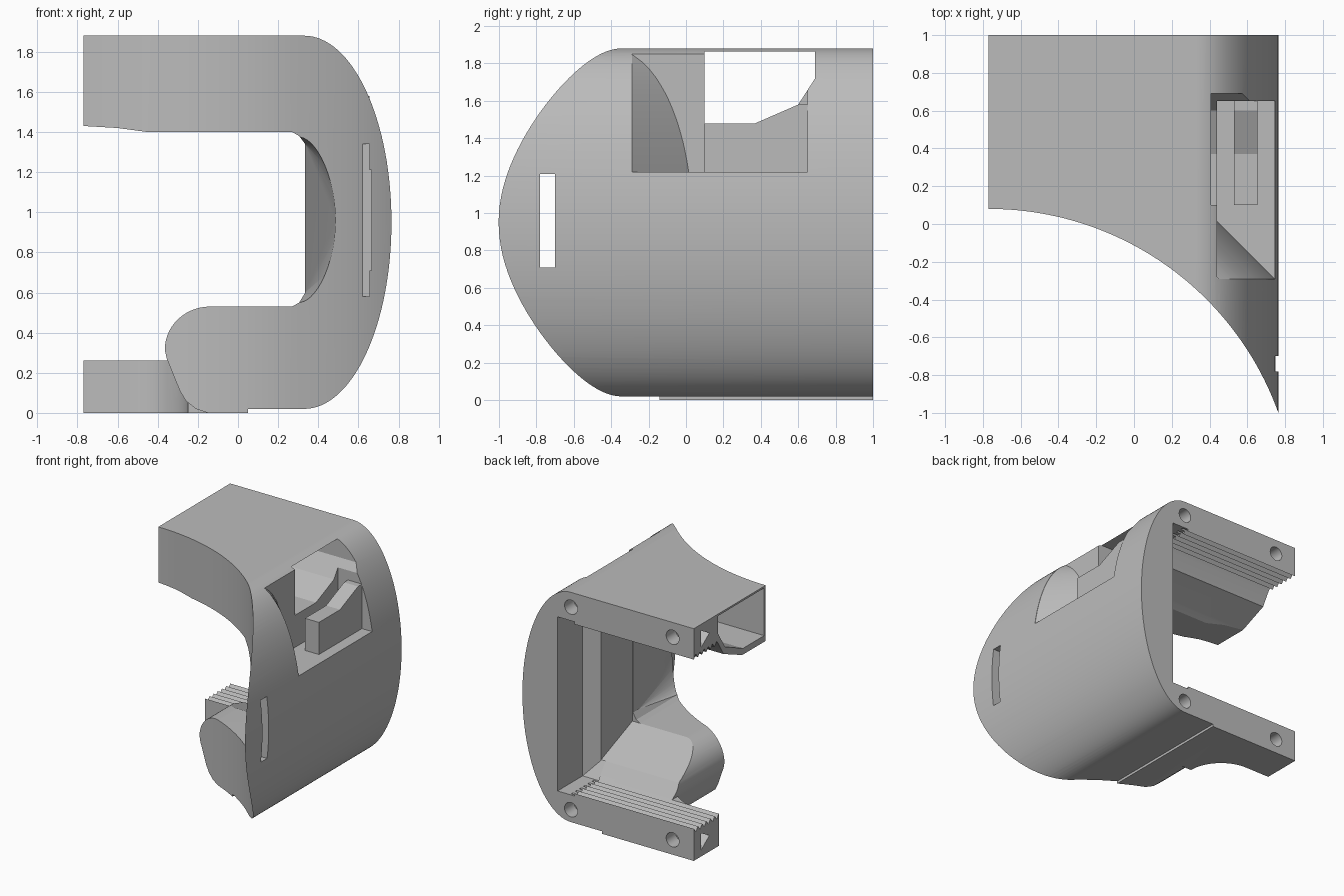
import bpy, bmesh, math

cube = bpy.data.objects.get("Cube")
if cube:
    bpy.data.objects.remove(cube)

grey = bpy.data.materials.new("plain_grey")
grey.use_nodes = True
grey.diffuse_color = (0.5, 0.5, 0.5, 1)
grey.node_tree.nodes["Principled BSDF"].inputs["Base Color"].default_value = (0.5, 0.5, 0.5, 1)


def add_object(name, bm):
    bmesh.ops.recalc_face_normals(bm, faces=bm.faces)
    mesh = bpy.data.meshes.new(name)
    bm.to_mesh(mesh)
    bm.free()
    mesh.materials.append(grey)
    obj = bpy.data.objects.new(name, mesh)
    bpy.context.collection.objects.link(obj)
    return obj


def prism(name, points, axis, low, high):
    """Extrude a 2D outline along an axis."""
    def place(p, t):
        return {"x": (t, p[0], p[1]), "y": (p[0], t, p[1]), "z": (p[0], p[1], t)}[axis]
    bm = bmesh.new()
    a = [bm.verts.new(place(p, low)) for p in points]
    b = [bm.verts.new(place(p, high)) for p in points]
    bm.faces.new(a)
    bm.faces.new(b[::-1])
    for i in range(len(a)):
        j = (i + 1) % len(a)
        bm.faces.new((a[i], a[j], b[j], b[i]))
    return add_object(name, bm)


def box(name, x, y, z):
    return prism(name, [(x[0], y[0]), (x[1], y[0]), (x[1], y[1]), (x[0], y[1])], "z", *z)


def hull(name, points):
    bm = bmesh.new()
    for p in points:
        bm.verts.new(p)
    res = bmesh.ops.convex_hull(bm, input=bm.verts)
    junk = {v for v in res["geom_interior"] + res["geom_unused"] if isinstance(v, bmesh.types.BMVert)}
    bmesh.ops.delete(bm, geom=list(junk), context="VERTS")
    bmesh.ops.dissolve_limit(bm, angle_limit=0.01, verts=bm.verts, edges=bm.edges)
    return add_object(name, bm)


def arc(cx, cy, rx, ry, start, end, n):
    steps = [math.radians(start + (end - start) * i / n) for i in range(n + 1)]
    return [(cx + rx * math.cos(t), cy + ry * math.sin(t)) for t in steps]


def combine(target, other, operation="DIFFERENCE"):
    mod = target.modifiers.new("combine", "BOOLEAN")
    mod.operation = operation
    mod.solver = "EXACT"
    mod.object = other
    graph = bpy.context.evaluated_depsgraph_get()
    mesh = bpy.data.meshes.new_from_object(target.evaluated_get(graph))
    target.modifiers.clear()
    target.data = mesh
    bpy.data.objects.remove(other)


# C-shaped body with the rounded lower lip
outline = [(-0.77, 1.88)] + arc(0.33, 0.95, 0.435, 0.93, 90, -90, 64)
outline += [(0.05, 0.02), (0.05, 0), (-0.15, 0), (-0.21, 0.02), (-0.26, 0.06), (-0.29, 0.11), (-0.355, 0.27)]
outline += arc(-0.14, 0.315, 0.225, 0.215, 180, 90, 14)
outline += [(0.27, 0.53), (0.305, 0.55), (0.335, 0.6), (0.335, 1.34), (0.305, 1.38), (0.27, 1.4)]
outline += [(-0.45, 1.4), (-0.6, 1.42), (-0.77, 1.43)]
body = prism("housing_body", outline, "y", -1.2, 1)

# Lower back bar, blended into the lip by a hollow curve
foot = [(-0.77, 1), (-0.77, 0.68)] + arc(-0.55, 0.38, 0.3, 0.3, 90, 0, 16) + [(-0.1, 0.38), (-0.1, 1)]
combine(body, prism("lower_bar", foot, "z", 0, 0.26), "UNION")

# Large round scoop across the front
scoop = arc(-0.77, -1.55, 1.63, 1.63, 100, 10, 72) + [(1, -3), (-1.1, -3)]
combine(body, prism("scoop", scoop, "z", -0.5, 2.5))

# Rear opening with toothed strips and sloping funnel
teeth = 6
ys = [0.68 + 0.32 * i / (2 * teeth) for i in range(2 * teeth + 1)]
low = [(y, 0.26 - 0.035 * (i % 2)) for i, y in enumerate(ys)]
high = [(y, 1.63 + 0.035 * (i % 2)) for i, y in enumerate(ys)]
funnel = [(0.2, 0.53), (0.6, 0.37)] + low + [(1.1, 0.26), (1.1, 1.63)] + high[::-1]
funnel += [(0.62, 1.53), (0.38, 1.43), (0.3, 1.39), (0.2, 1.39)]
combine(body, prism("funnel", funnel, "x", -2, 0.34))
rings = [(1.1, 0.45, 0.24, 1.65), (0.68, 0.45, 0.24, 1.65), (0.6, 0.335, 0.37, 1.53)]
combine(body, hull("rear_side", [(x, y, z) for y, xm, a, b in rings for x in (0.3, xm) for z in (a, b)]))

# Throat flaring out towards the front
flare = [(x, 0.12, z) for x in (0.2, 0.334) for z in (0.6, 1.34)]
for y, reach in ((-0.5, 0.205), (-0.65, 0.215)):
    flare += [(x, y, z) for x, z in arc(0.28, 0.96, reach, 0.43, -90, 90, 28)]
combine(body, hull("flare", flare))

# Cavity through the upper arm
cavity = [(0.1, 1.865), (0.69, 1.865), (0.69, 1.72), (0.6, 1.58), (0.37, 1.48), (0.1, 1.48)]
combine(body, prism("cavity", cavity, "x", -1, 0.65))

# Side pocket and vertical strap slot
combine(body, box("pocket", (0.44, 1), (-0.29, 0.65), (1.22, 2)))
combine(body, box("slot", (0.4, 1), (-0.78, -0.70), (0.71, 1.21)))
combine(body, box("slot_pocket", (0.6, 0.655), (-0.78, -0.70), (0.58, 1.34)))

# Round screw holes in the back and triangular holes in the bar ends
for x in (-0.58, 0.33):
    for z in (0.12, 1.76):
        combine(body, prism("screw_hole", arc(x, z, 0.058, 0.058, 0, 345, 23), "y", 0.88, 1.1))
for z in (0.05, 1.69):
    combine(body, prism("end_hole", [(0.91, z), (0.91, z + 0.14), (0.8, z + 0.08)], "x", -1, -0.68))

# Curved corner web at the front of the pocket
bm = bmesh.new()
layers = []
for i in range(17):
    z = 1.215 + (1.845 - 1.215) * i / 16
    leg = max(0.33 + 0.435 * math.sqrt(1 - ((z - 0.95) / 0.93) ** 2) - 0.44, 0.002)
    layers.append([bm.verts.new(p) for p in
                   ((0.438, -0.292, z), (0.44 + leg, -0.292, z), (0.438, -0.29 + leg, z))])
bm.faces.new(layers[0])
bm.faces.new(layers[-1][::-1])
for a, b in zip(layers, layers[1:]):
    for i in range(3):
        j = (i + 1) % 3
        bm.faces.new((a[i], a[j], b[j], b[i]))
web = add_object("pocket_corner_web", bm)

# Upright rib standing on the pocket floor
rib = [(0.1, 1.21), (0.651, 1.21), (0.651, 1.58), (0.6, 1.58), (0.37, 1.48), (0.1, 1.48)]
prism("pocket_rib", rib, "x", 0.53, 0.655)

# Smooth the curved parts, keeping edges sharp
bpy.ops.object.select_all(action="DESELECT")
for obj in (body, web):
    obj.select_set(True)
bpy.context.view_layer.objects.active = body
bpy.ops.object.shade_smooth_by_angle(angle=math.radians(20))
